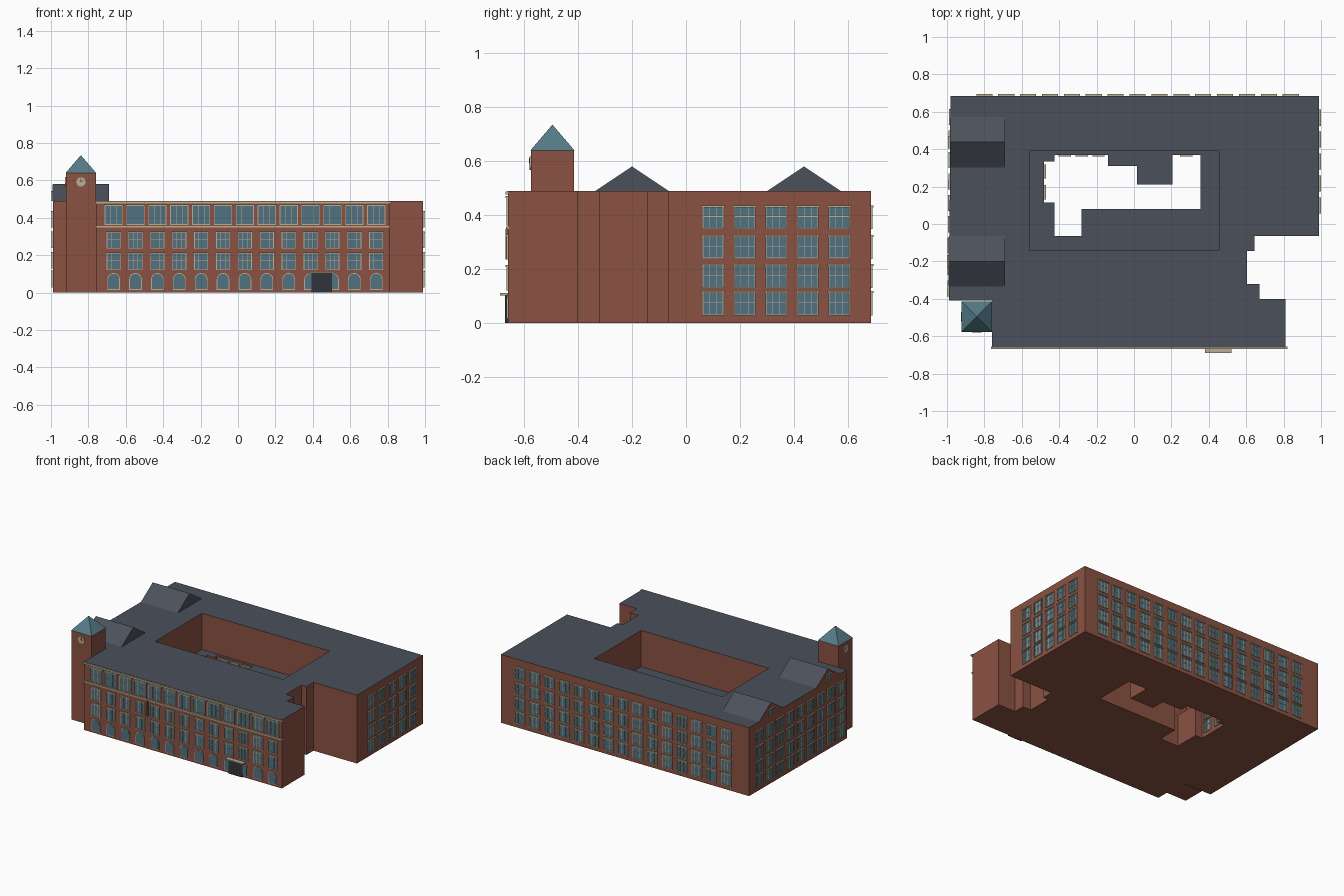
import bpy, bmesh, math
from mathutils import Matrix, Vector

if "Cube" in bpy.data.objects:
    bpy.data.objects.remove(bpy.data.objects["Cube"])


def mat(name, rgb):
    m = bpy.data.materials.new(name)
    m.diffuse_color = (*rgb, 1)
    m.use_nodes = True
    m.node_tree.nodes["Principled BSDF"].inputs["Base Color"].default_value = m.diffuse_color
    return m


BRICK = mat("brick", (0.26, 0.085, 0.055))
SLATE = mat("slate", (0.070, 0.082, 0.105))
GLASS = mat("glass", (0.085, 0.17, 0.215))
STONE = mat("stone", (0.50, 0.42, 0.29))
COPPER = mat("copper", (0.09, 0.20, 0.24))
DARK = mat("dark", (0.03, 0.035, 0.045))


def finish(name, bm, *mats):
    bmesh.ops.recalc_face_normals(bm, faces=bm.faces)
    me = bpy.data.meshes.new(name)
    bm.to_mesh(me)
    bm.free()
    for m in mats:
        me.materials.append(m)
    ob = bpy.data.objects.new(name, me)
    bpy.context.collection.objects.link(ob)
    return ob


def wall(origin, along, out):
    """Frame of a wall: local x along it, local y outwards, z up."""
    a, o = Vector((*along, 0)), Vector((*out, 0))
    m = Matrix((a, o, Vector((0, 0, 1)))).transposed().to_4x4()
    m.translation = Vector((*origin, 0))
    return m


def prism(bm, M, pts, d0, d1):
    """Extrude a (u, z) profile from depth d0 to d1 out of the wall."""
    r0 = [bm.verts.new(M @ Vector((u, d0, z))) for u, z in pts]
    r1 = [bm.verts.new(M @ Vector((u, d1, z))) for u, z in pts]
    n = len(pts)
    bm.faces.new(r0)
    bm.faces.new(r1)
    for i in range(n):
        bm.faces.new((r0[i], r0[(i + 1) % n], r1[(i + 1) % n], r1[i]))


def box(bm, M, u0, u1, d0, d1, z0, z1):
    prism(bm, M, [(u0, z0), (u1, z0), (u1, z1), (u0, z1)], d0, d1)


def single(name, m, *dims):
    bm = bmesh.new()
    box(bm, Matrix(), *dims)
    return finish(name, bm, m)


def arch(u, w, z0, z1):
    r = w / 2
    return [(u - r, z0), (u + r, z0)] + [
        (u + r * math.cos(math.pi * i / 10), z1 - r + r * math.sin(math.pi * i / 10)) for i in range(11)]


def windows(name, M, centres, rows, arched=False):
    fr, gl = bmesh.new(), bmesh.new()
    for z0, z1, w in rows:
        for c in centres:
            a, b, t = c - w / 2, c + w / 2, 0.004
            if arched:
                prism(fr, M, arch(c, w, z0, z1), -0.002, 0.004)
                prism(gl, M, arch(c, w - 2 * t, z0 + t, z1 - t), 0, 0.006)
                continue
            box(gl, M, a, b, -0.002, 0.002, z0, z1)
            box(fr, M, a, a + t, -0.002, 0.006, z0, z1)
            box(fr, M, b - t, b, -0.002, 0.006, z0, z1)
            box(fr, M, a, b, -0.002, 0.006, z0, z0 + t)
            box(fr, M, a - 0.003, b + 0.003, -0.002, 0.009, z1 - t, z1 + 0.003)
            for k in (1, 2):
                u = a + w * k / 3
                box(fr, M, u - 0.001, u + 0.001, 0, 0.004, z0, z1)
            h = z0 + (z1 - z0) * 0.55
            box(fr, M, a, b, 0, 0.004, h - 0.001, h + 0.001)
    finish(name + "_frames", fr, STONE)
    finish(name + "_glass", gl, GLASS)


# Main block: stepped outline, open upper court, smaller light well below
H, LOW = 0.49, 0.23
outline = [(-0.76, -0.66), (0.81, -0.66), (0.81, -0.40), (0.67, -0.40), (0.67, -0.32), (0.605, -0.32),
           (0.605, -0.145), (0.645, -0.145), (0.645, -0.065), (0.99, -0.065), (0.99, 0.685),
           (-0.98, 0.685), (-0.99, -0.41), (-0.76, -0.41)]
court = [(-0.56, -0.14), (0.455, -0.14), (0.455, 0.39), (-0.56, 0.39)]
well = [(-0.425, 0.37), (-0.14, 0.37), (-0.14, 0.31), (0.015, 0.31), (0.015, 0.21), (0.205, 0.21),
        (0.205, 0.37), (0.355, 0.37), (0.355, 0.08), (-0.28, 0.08), (-0.28, -0.065), (-0.425, -0.065),
        (-0.425, 0.115), (-0.48, 0.115), (-0.48, 0.335), (-0.425, 0.335)]
bm = bmesh.new()


def cap(z, loops, index):
    edges = []
    for pts in loops:
        vs = [bm.verts.new((x, y, z)) for x, y in pts]
        edges += [bm.edges.new((vs[i - 1], vs[i])) for i in range(len(vs))]
    res = bmesh.ops.triangle_fill(bm, use_beauty=True, use_dissolve=False, edges=edges)
    for f in res["geom"]:
        if isinstance(f, bmesh.types.BMFace):
            f.material_index = index


def sides(pts, z0, z1):
    for p, q in zip(pts, pts[1:] + pts[:1]):
        bm.faces.new([bm.verts.new((*c, z)) for c, z in ((p, z0), (q, z0), (q, z1), (p, z1))])


cap(H, (outline, court), 1)
cap(LOW, (court, well), 1)
cap(0, (outline, well), 0)
sides(outline, 0, H)
sides(court, LOW, H)
sides(well, 0, LOW)
bmesh.ops.remove_doubles(bm, verts=bm.verts, dist=1e-4)
finish("main_block", bm, BRICK, SLATE)

# Wall frames
front = wall((0, -0.66), (1, 0), (0, -1))
back = wall((0, 0.685), (1, 0), (0, 1))
right = wall((0.99, 0), (0, 1), (1, 0))
left = wall((-0.9863, 0), Vector((0.00913, 1)).normalized(), Vector((-1, 0.00913)).normalized())

# Windows on every side
rows = [(0.028, 0.115, 0.08), (0.13, 0.215, 0.08), (0.238, 0.323, 0.08), (0.348, 0.433, 0.08)]
cols = [-0.665 + 0.117 * i for i in range(13)]
windows("front_arched", front, cols, [(0.015, 0.105, 0.068)], True)
windows("front_middle", front, cols, [(0.12, 0.212, 0.075), (0.235, 0.325, 0.075)])
windows("front_top", front, cols, [(0.362, 0.468, 0.097)])
windows("back_windows", back, [-0.80 + 0.117 * i for i in range(15)], rows)
windows("right_windows", right, [0.10 + 0.117 * i for i in range(5)], rows)
windows("left_windows", left, [-0.345 + 0.1145 * i for i in range(9)], rows)
windows("well_back", wall((0, 0.37), (1, 0), (0, -1)), [-0.37, -0.28, -0.19, 0.28], [r[:2] + (0.06,) for r in rows[:2]])
windows("well_left", wall((-0.48, 0), (0, 1), (1, 0)), [0.17, 0.28], [r[:2] + (0.07,) for r in rows[:2]])

# Cornices, entrance door and canopy
single("upper_cornice", STONE, -0.765, 0.82, -0.668, -0.655, 0.476, 0.488)
single("middle_cornice", STONE, -0.76, 0.815, -0.667, -0.655, 0.348, 0.357)
single("entrance_door", DARK, 0.392, 0.503, -0.670, -0.655, 0, 0.102)
single("entrance_canopy", STONE, 0.38, 0.52, -0.69, -0.655, 0.102, 0.111)
single("downpipe", BRICK, -0.262, -0.25, -0.668, -0.655, 0.235, 0.348)

# Gabled dormers over the left wall, brick at the outer end
for label, y, x in (("front", -0.2, -0.988), ("rear", 0.4375, -0.982)):
    M = wall((0, y), (0, 1), (1, 0))
    tri = [(-0.135, H), (0.135, H), (0, 0.58)]
    bm = bmesh.new()
    prism(bm, M, tri, x, -0.69)
    finish(label + "_gable_roof", bm, SLATE)
    bm = bmesh.new()
    prism(bm, M, [(-0.13, H), (0.13, H), (0, 0.577)], x - 0.003, x)
    finish(label + "_gable_wall", bm, BRICK)
    windows(label + "_gable", wall((x - 0.003, y), (0, 1), (-1, 0)), [0], [(0.49, 0.54, 0.06)])

# Clock tower with pyramid roof
single("tower", BRICK, -0.92, -0.76, -0.575, -0.415, 0, 0.64)
bm = bmesh.new()
bmesh.ops.create_cone(bm, cap_ends=True, segments=4, radius1=0.0815 * math.sqrt(2), radius2=0, depth=0.095,
                      matrix=Matrix.Translation((-0.84, -0.495, 0.6875)) @ Matrix.Rotation(math.pi / 4, 4, 'Z'))
finish("tower_roof", bm, COPPER)

# Clock faces on front and left of the tower
for label, M in (("front", wall((-0.84, -0.575), (1, 0), (0, -1))), ("left", wall((-0.92, -0.495), (0, 1), (-1, 0)))):
    bm = bmesh.new()
    prism(bm, M, [(0.025 * math.cos(math.tau * i / 24), 0.592 + 0.025 * math.sin(math.tau * i / 24))
                  for i in range(24)], -0.002, 0.004)
    finish(label + "_clock_face", bm, STONE)
    bm = bmesh.new()
    box(bm, M, -0.0012, 0.0012, 0.003, 0.006, 0.592, 0.611)
    box(bm, M, 0, 0.012, 0.003, 0.006, 0.591, 0.593)
    finish(label + "_clock_hands", bm, DARK)
